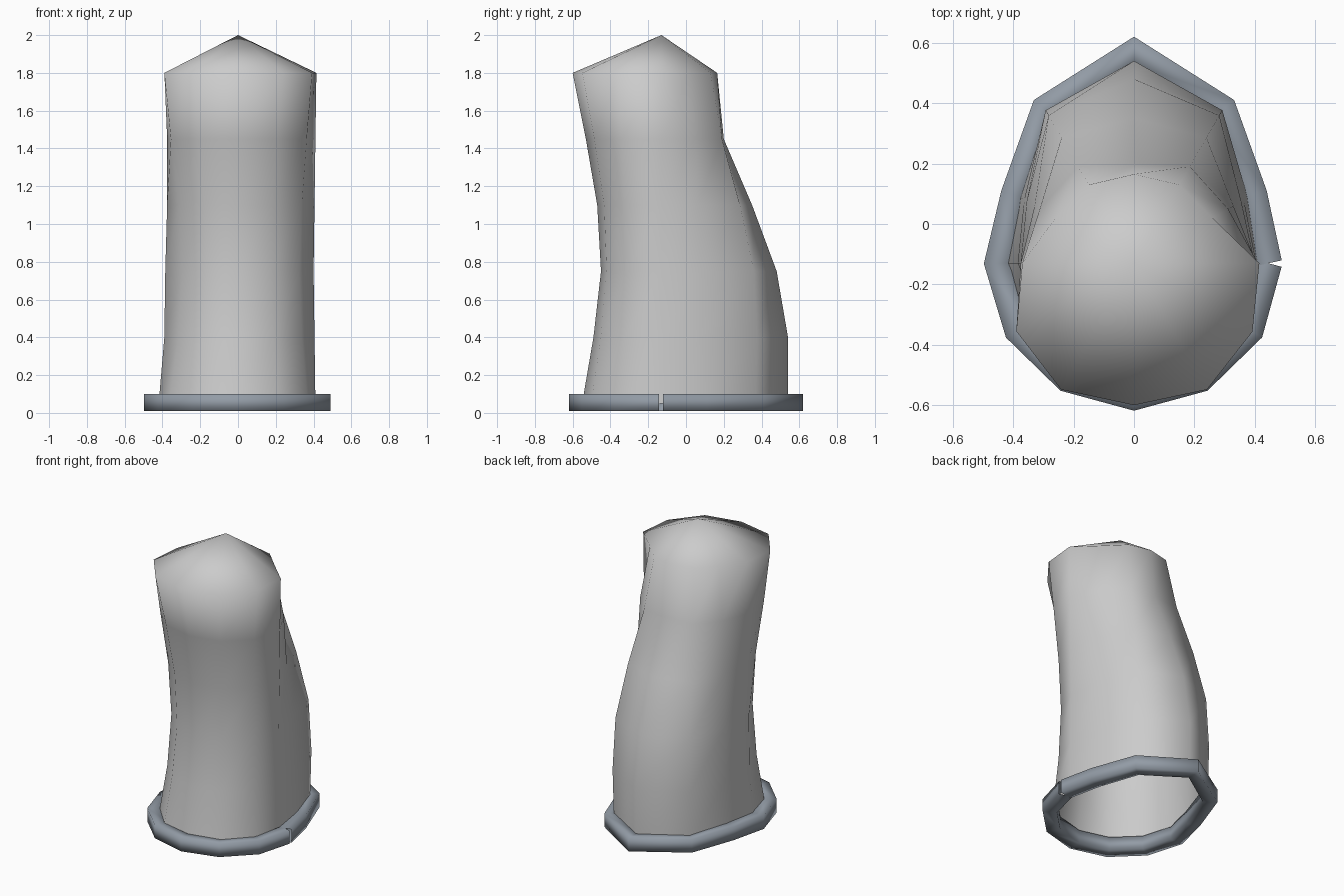
import bpy, bmesh
from math import sin, cos, radians

if "Cube" in bpy.data.objects:
    bpy.data.objects.remove(bpy.data.objects["Cube"])

CY = -0.13  # centre line of the twelve-sided cross-section


def section(radii, z, left, left_front):
    """Twelve points from right (0 deg) round; radii run from back (90) to front (-90)."""
    uneven = {180: left, 210: left_front}
    pts = []
    for k in range(12):
        a = 30 * k
        b = a if a <= 90 else 180 - a if a <= 270 else a - 360
        r = uneven.get(a, radii[(90 - b) // 30])
        pts.append((r * cos(radians(a)), CY + r * sin(radians(a)), z))
    return pts


# Sleeve: height, left radius, front-left radius, radii from back to front
rows = [
    (0.05, 0.42, 0.42, (0.67, 0.575, 0.435, 0.41, 0.425, 0.43, 0.42)),
    (0.40, 0.39, 0.365, (0.67, 0.585, 0.42, 0.405, 0.39, 0.37, 0.36)),
    (0.75, 0.385, 0.34, (0.61, 0.565, 0.41, 0.40, 0.375, 0.335, 0.32)),
    (1.10, 0.375, 0.36, (0.48, 0.48, 0.38, 0.405, 0.39, 0.35, 0.34)),
    (1.45, 0.375, 0.41, (0.33, 0.37, 0.36, 0.41, 0.42, 0.41, 0.40)),
    (1.80, 0.37, 0.45, (0.295, 0.30, 0.30, 0.415, 0.453, 0.483, 0.47)),
]
bm = bmesh.new()
rings = [[bm.verts.new(p) for p in section(r, z, left, lf)] for z, left, lf, r in rows]
for lo, hi in zip(rings, rings[1:]):
    for i in range(12):
        j = (i + 1) % 12
        bm.faces.new((lo[i], lo[j], hi[j], hi[i]))
# Pointed cap
apex = bm.verts.new((0, CY, 2.0))
for i in range(12):
    bm.faces.new((rings[-1][i], rings[-1][(i + 1) % 12], apex))
for f in bm.faces:
    f.smooth = True
mesh = bpy.data.meshes.new("sleeve")
bm.to_mesh(mesh)
bm.free()
bpy.context.collection.objects.link(bpy.data.objects.new("sleeve", mesh))

# Rim: an open, square, smooth-shaded tube whose ends meet at the right side
path = section((0.705, 0.592, 0.457, 0.445, 0.445, 0.442, 0.443), 0.054, 0.452, 0.445)
path.append(path[0])
curve = bpy.data.curves.new("rim", "CURVE")
curve.dimensions = "3D"
curve.bevel_depth = 0.064
curve.bevel_resolution = 0
spline = curve.splines.new("POLY")
spline.points.add(len(path) - 1)
for pt, co in zip(spline.points, path):
    pt.co = (*co, 1)
    pt.tilt = radians(45)
spline.use_smooth = True
mat = bpy.data.materials.new("rim_grey")
mat.diffuse_color = (0.29, 0.33, 0.38, 1)
mat.use_nodes = True
mat.node_tree.nodes["Principled BSDF"].inputs["Base Color"].default_value = mat.diffuse_color
curve.materials.append(mat)
bpy.context.collection.objects.link(bpy.data.objects.new("rim", curve))
